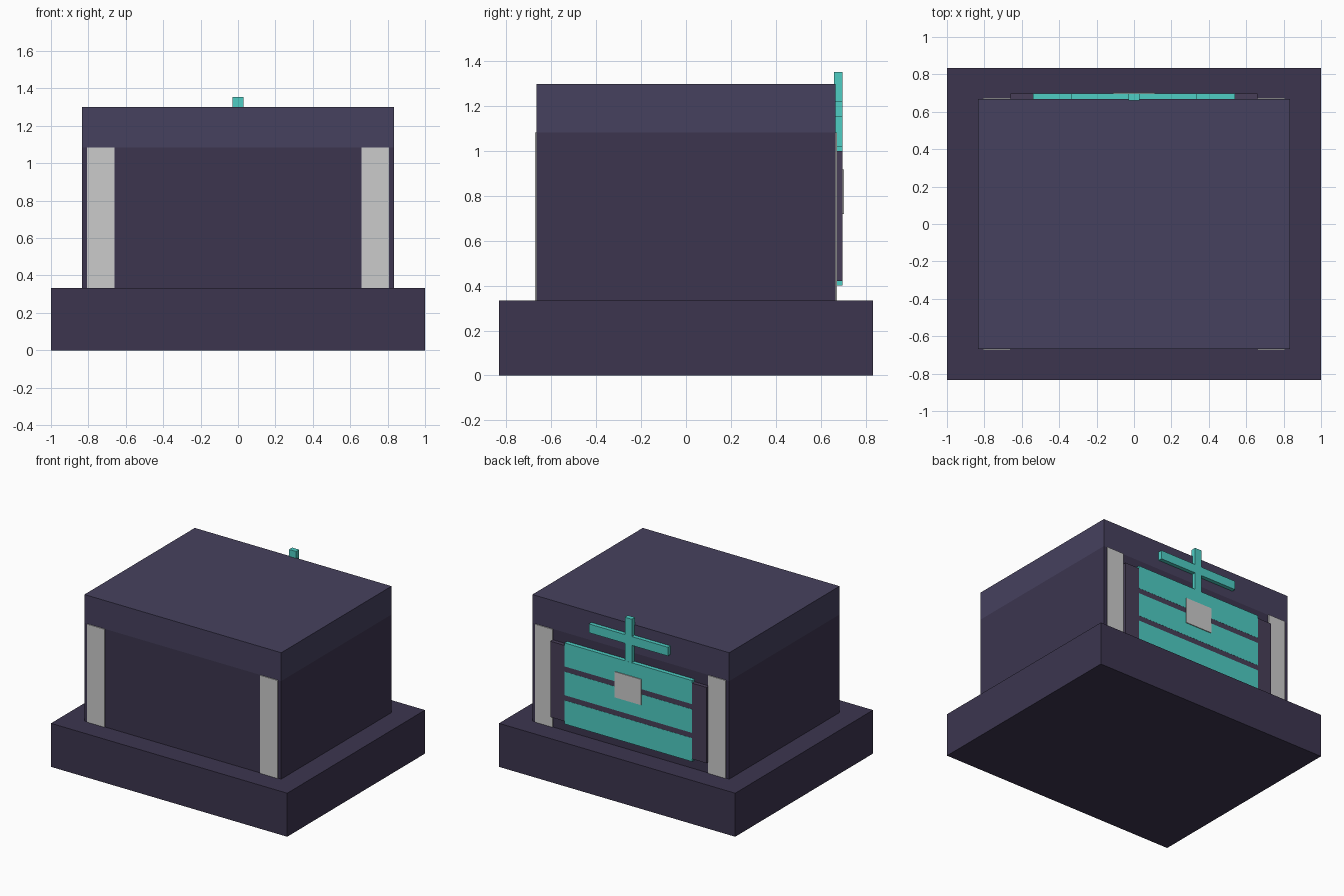
import bpy

if "Cube" in bpy.data.objects:
    bpy.data.objects.remove(bpy.data.objects["Cube"])


def material(name, rgb):
    # sRGB 0-255 to linear
    m = bpy.data.materials.new(name)
    m.diffuse_color = [((c / 255 + 0.055) / 1.055) ** 2.4 for c in rgb] + [1]
    m.use_nodes = True
    m.node_tree.nodes["Principled BSDF"].inputs["Base Color"].default_value = m.diffuse_color
    return m


dark = material("dark_purple", (60, 53, 79))
lid_mat = material("lid_purple", (70, 65, 94))
panel_mat = material("panel_purple", (72, 63, 88))
teal = material("teal", (78, 205, 196))


def box(name, x, y, z, mat=None):
    bpy.ops.mesh.primitive_cube_add(
        size=1, location=[(a + b) / 2 for a, b in (x, y, z)])
    o = bpy.context.object
    o.name = name
    o.scale = [b - a for a, b in (x, y, z)]
    bpy.ops.object.transform_apply(location=False, rotation=False, scale=True)
    if mat:
        o.data.materials.append(mat)
    return o


# Stacked main masses
BACK = 0.667
box("base", (-1, 1), (-0.833, 0.833), (0, 0.333), dark)
box("body", (-0.833, 0.833), (-BACK, BACK), (0.333, 1.083), dark)
box("lid", (-0.833, 0.833), (-BACK, BACK), (1.083, 1.3), lid_mat)

# Thin grey corner strips, front and back
for side, sx in (("left", -1), ("right", 1)):
    for face, sy in (("front", -1), ("back", 1)):
        box(f"{face}_{side}_strip", sorted((sx * 0.66, sx * 0.807)),
            sorted((sy * 0.655, sy * 0.674)), (0.333, 1.083))

# Back panel with three teal slats
box("back_panel", (-0.66, 0.66), (0.66, 0.697), (0.42, 1.0), panel_mat)
for i in range(3):
    z = 0.40 + i * 0.22
    box(f"slat_{i + 1}", (-0.54, 0.54), (0.66, 0.698), (z, z + 0.18), teal)

# Grey plate in the middle of the panel
box("centre_plate", (-0.113, 0.113), (0.69, 0.704), (0.72, 0.917))

# Crossed bars rising above the panel
box("upright_bar", (-0.03, 0.03), (0.66, 0.6975), (1.02, 1.353), teal)
box("cross_bar", (-0.335, 0.335), (0.66, 0.697), (1.153, 1.22), teal)
